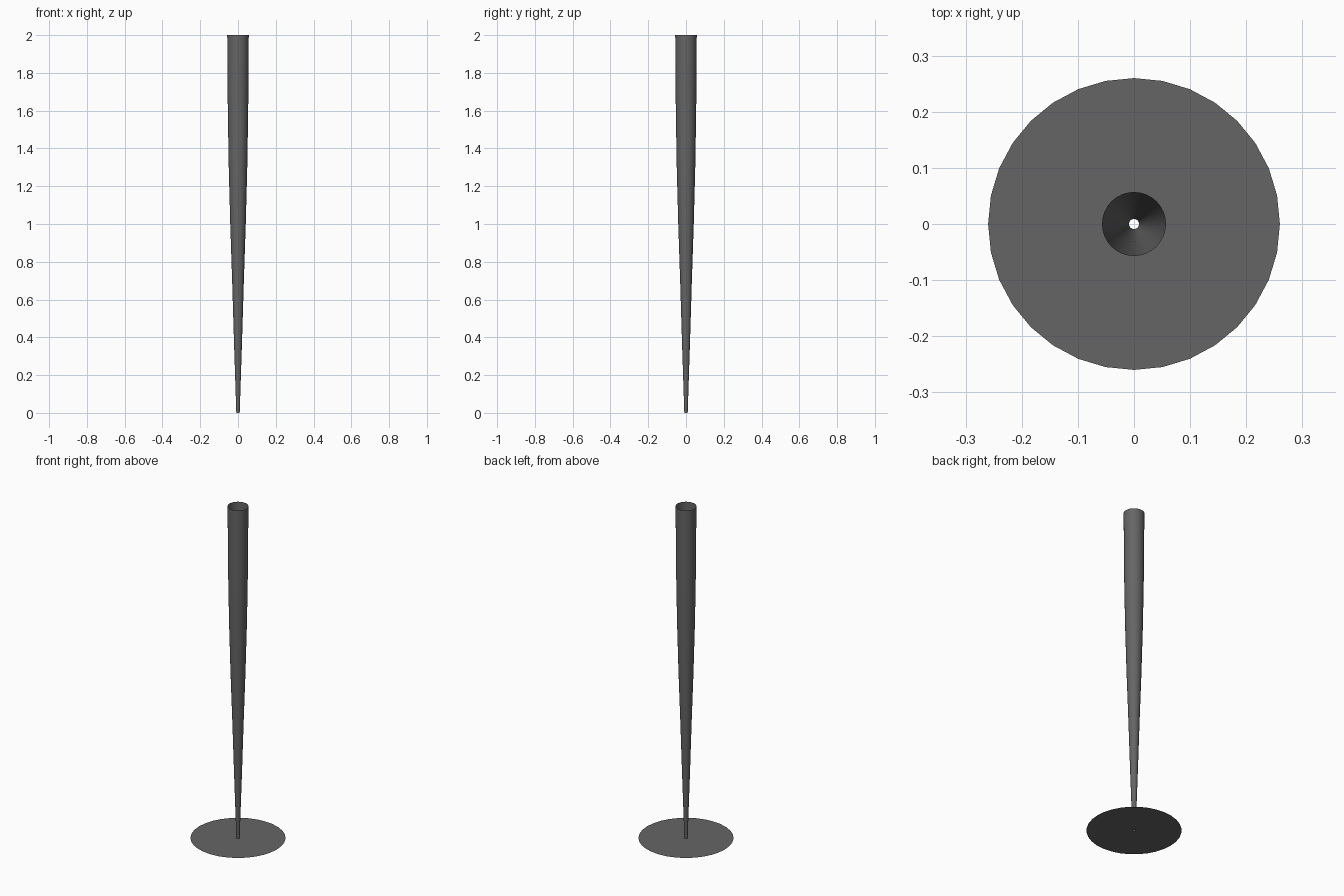
import bpy
import bmesh
from math import cos, sin, tau

SIDES = 32
HOLE = 0.009

cube = bpy.data.objects.get("Cube")
if cube:
    bpy.data.objects.remove(cube, do_unlink=True)

grey = bpy.data.materials.new("dark grey")
grey.use_nodes = True
colour = (0.13, 0.13, 0.13, 1)
grey.diffuse_color = colour
grey.node_tree.nodes["Principled BSDF"].inputs["Base Color"].default_value = colour


def lathe(name, profile):
    """Sweep an open (radius, height) profile around the z axis."""
    bm = bmesh.new()
    rings = [[bm.verts.new((r * cos(tau * i / SIDES), r * sin(tau * i / SIDES), z))
              for i in range(SIDES)] for r, z in profile]
    for low, high in zip(rings, rings[1:]):
        for i in range(SIDES):
            j = (i + 1) % SIDES
            bm.faces.new((low[i], low[j], high[j], high[i]))
    mesh = bpy.data.meshes.new(name)
    bm.to_mesh(mesh)
    bm.free()
    mesh.materials.append(grey)
    obj = bpy.data.objects.new(name, mesh)
    bpy.context.collection.objects.link(obj)
    for poly in mesh.polygons:
        poly.use_smooth = True
    return obj


# Flat round base with a small centre hole
lathe("base_disc", [(0.26, 0), (HOLE, 0)])

# Hollow tapering column, open at the top, swelling gently upwards
lathe("tapered_column", [(HOLE, 0), (0.022, 0.4), (0.031, 0.7), (0.041, 1.0),
                         (0.049, 1.3), (0.054, 1.6), (0.057, 2.0)])
